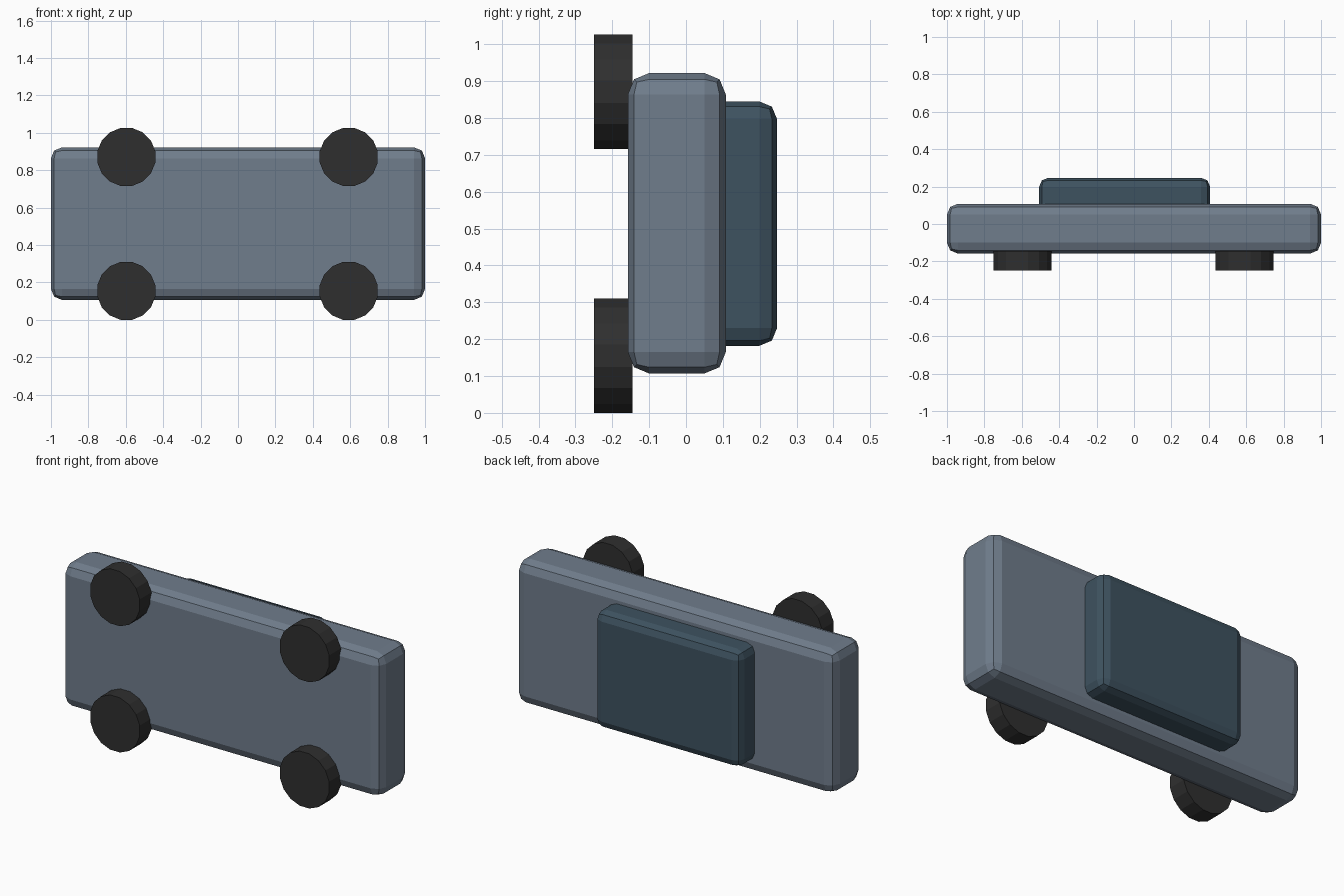
import bpy, bmesh, math
from mathutils import Matrix

if "Cube" in bpy.data.objects:
    bpy.data.objects.remove(bpy.data.objects["Cube"])


def material(name, color):
    m = bpy.data.materials.new(name)
    m.diffuse_color = (*color, 1)
    m.use_nodes = True
    m.node_tree.nodes["Principled BSDF"].inputs["Base Color"].default_value = m.diffuse_color
    return m


BODY = material("slate grey", (0.162, 0.205, 0.262))
CABIN = material("dark blue grey", (0.048, 0.085, 0.117))
TYRE = material("black rubber", (0.028, 0.028, 0.028))


def add_object(name, bm, mat):
    me = bpy.data.meshes.new(name)
    bm.to_mesh(me)
    bm.free()
    me.materials.append(mat)
    ob = bpy.data.objects.new(name, me)
    bpy.context.collection.objects.link(ob)
    return ob


def rounded_box(name, lo, hi, width, mat):
    bm = bmesh.new()
    size = [b - a for a, b in zip(lo, hi)]
    mid = [(a + b) / 2 for a, b in zip(lo, hi)]
    bmesh.ops.create_cube(bm, size=1, matrix=Matrix.Translation(mid) @ Matrix.Diagonal((*size, 1)))
    ob = add_object(name, bm, mat)
    bevel = ob.modifiers.new("rounded edges", "BEVEL")
    bevel.width = width
    bevel.segments = 2
    return ob


def wheel(name, x, z):
    # 16-sided disc with flats at top and bottom, axle along y
    radius = 0.155 / math.cos(math.pi / 16)
    place = (Matrix.Translation((x, -0.197, z)) @ Matrix.Rotation(math.pi / 2, 4, "X")
             @ Matrix.Rotation(math.pi / 16, 4, "Z"))
    bm = bmesh.new()
    bmesh.ops.create_cone(bm, cap_ends=True, segments=16, radius1=radius,
                          radius2=radius, depth=0.105, matrix=place)
    add_object(name, bm, TYRE)


# Main slab and the cabin on its back face
rounded_box("body", (-1, -0.158, 0.107), (1, 0.108, 0.922), 0.058, BODY)
rounded_box("cabin", (-0.507, 0.0, 0.182), (0.407, 0.247, 0.845), 0.048, CABIN)

# Four wheels under the slab
for end, x in (("rear", -0.597), ("front", 0.592)):
    for side, z in (("lower", 0.155), ("upper", 0.871)):
        wheel(f"{end}_{side}_wheel", x, z)
